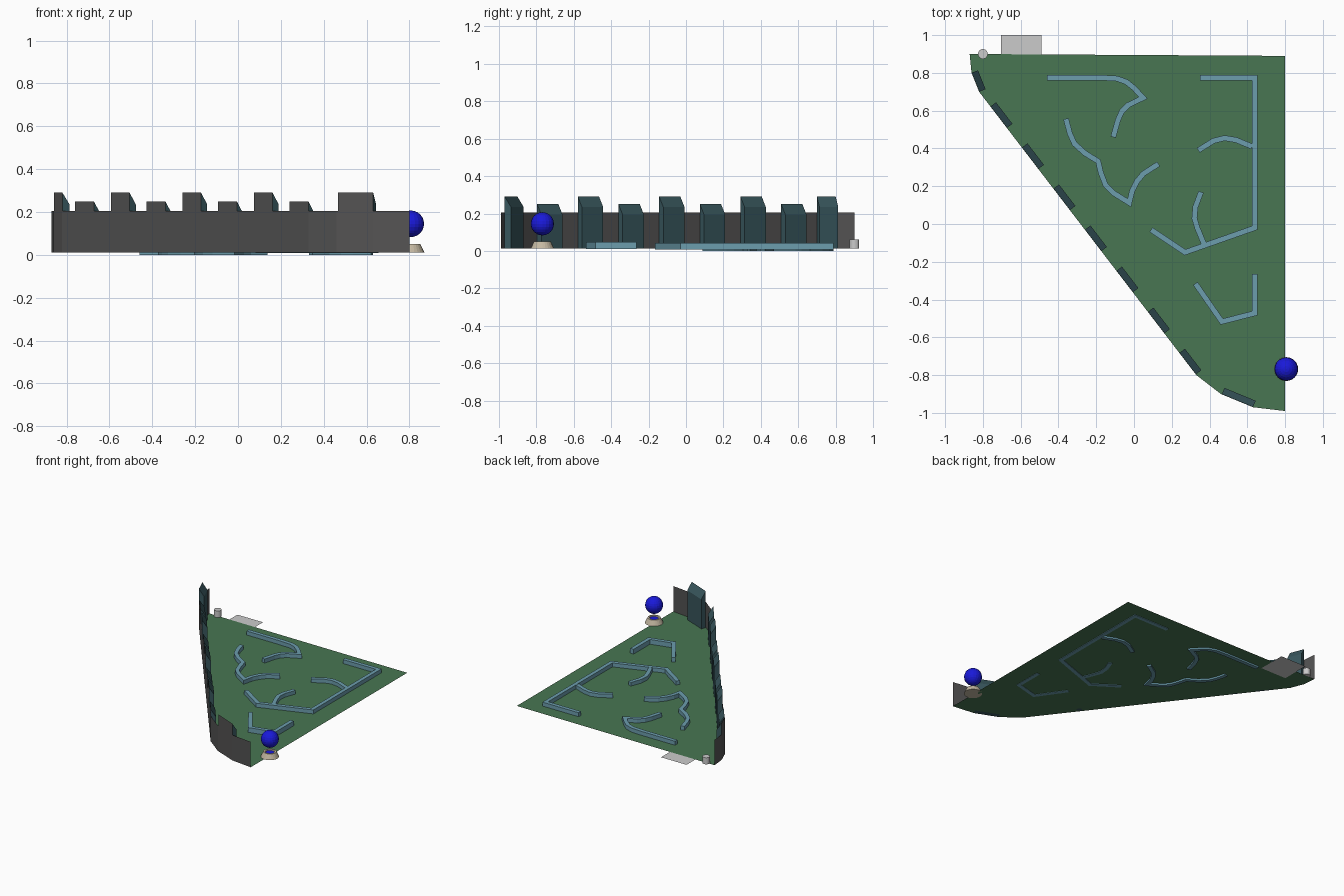
import bpy, bmesh, math
from mathutils import Vector

if "Cube" in bpy.data.objects:
    bpy.data.objects.remove(bpy.data.objects["Cube"])

FLOOR = 0.012


def material(name, rgb):
    m = bpy.data.materials.new(name)
    m.diffuse_color = (*rgb, 1)
    m.use_nodes = True
    m.node_tree.nodes["Principled BSDF"].inputs["Base Color"].default_value = m.diffuse_color
    return m


green = material("green", (0.065, 0.18, 0.085))
teal = material("teal", (0.15, 0.34, 0.42))
dark_teal = material("dark_teal", (0.04, 0.095, 0.11))
dark_grey = material("dark_grey", (0.09, 0.088, 0.088))
blue = material("blue", (0.01, 0.01, 0.7))
beige = material("beige", (0.55, 0.48, 0.36))
light_grey = material("light_grey", (0.6, 0.6, 0.6))


def make(name, verts, faces, *mats, face_mats=None, fix=False):
    me = bpy.data.meshes.new(name)
    me.from_pydata([tuple(v) for v in verts], [], faces)
    for m in mats:
        me.materials.append(m)
    if face_mats:
        for p, i in zip(me.polygons, face_mats):
            p.material_index = i
    if fix:
        bm = bmesh.new()
        bm.from_mesh(me)
        bmesh.ops.recalc_face_normals(bm, faces=bm.faces)
        bm.to_mesh(me)
        bm.free()
    ob = bpy.data.objects.new(name, me)
    bpy.context.collection.objects.link(ob)
    return ob


# Floor sheet and the thin wall along its slanted side
rim = [(-0.87, 0.90), (-0.86, 0.80), (-0.82, 0.70), (0.33, -0.80),
       (0.46, -0.90), (0.63, -0.97), (0.80, -0.99)]
outline = rim + [(0.80, 0.89)]
make("floor", [(x, y, FLOOR) for x, y in outline], [tuple(range(len(outline)))], green)
n = len(rim)
make("outer_wall", [(x, y, FLOOR) for x, y in rim] + [(x, y, 0.205) for x, y in rim],
     [(i, i + 1, n + i + 1, n + i) for i in range(n - 1)], dark_grey)


# Buttress blocks with a sloped cap, alternating tall and short
def block(name, a, b, top, depth=0.036):
    a, b = Vector(a), Vector(b)
    d = (b - a).normalized()
    inward = Vector((-d.y, d.x))
    a, b = a + inward * 0.001, b + inward * 0.001
    profile = [(0, FLOOR), (depth, FLOOR), (depth, top - 0.055), (0, top)]
    verts = [(*(p + inward * o), z) for p in (a, b) for o, z in profile]
    faces = [(0, 1, 2, 3), (7, 6, 5, 4)]
    faces += [(i, 4 + i, 4 + (i + 1) % 4, (i + 1) % 4) for i in range(4)]
    make(name, verts, faces, dark_teal, dark_grey, face_mats=[0, 0, 0, 0, 0, 1], fix=True)


def on_wall(x):
    return (x, -0.80 + (0.33 - x) * 1.5 / 1.15)


block("buttress_back", (-0.86, 0.80), (-0.82, 0.70), 0.29)
for i in range(7):
    x = -0.76 + i * 0.1667
    block(f"buttress_{i}", on_wall(x), on_wall(x + 0.087), 0.29 if i % 2 else 0.25)
block("buttress_front", (0.465, -0.902), (0.63, -0.97), 0.29)


# Low maze walls: mitred ribbons of constant width
def maze_wall(name, pts, low, high, half=0.0145):
    pts = [Vector(p) for p in pts]
    verts = []
    for i, p in enumerate(pts):
        d0 = (p - pts[max(i - 1, 0)]) if i else (pts[1] - p)
        d1 = (pts[i + 1] - p) if i < len(pts) - 1 else d0
        d0, d1 = d0.normalized(), d1.normalized()
        t = (d0 + d1).normalized()
        side = Vector((-t.y, t.x))
        side *= half / max(side.dot(Vector((-d0.y, d0.x))), 0.45)
        verts += [(*(p - side), low), (*(p + side), low), (*(p + side), high), (*(p - side), high)]
    e = 4 * (len(pts) - 1)
    faces = [(0, 1, 2, 3), (e + 3, e + 2, e + 1, e)]
    for k in range(0, e, 4):
        faces += [(k + i, k + 4 + i, k + 4 + (i + 1) % 4, k + (i + 1) % 4) for i in range(4)]
    make(name, verts, faces, teal, fix=True)


maze_wall("maze_back", [(-0.46, 0.775), (-0.18, 0.775), (-0.09, 0.77), (-0.04, 0.752), (0.0, 0.72),
                        (0.048, 0.668), (-0.03, 0.63), (-0.065, 0.595), (-0.085, 0.55), (-0.11, 0.46)], 0, 0.042)
maze_wall("maze_middle_a", [(-0.36, 0.557), (-0.34, 0.48), (-0.315, 0.425), (-0.26, 0.375),
                            (-0.19, 0.332), (-0.175, 0.27), (-0.15, 0.205), (-0.11, 0.165), (-0.025, 0.112),
                            (-0.01, 0.175), (0.015, 0.225), (0.05, 0.267), (0.13, 0.318)], 0, 0.042)
maze_wall("maze_right", [(0.35, 0.775), (0.64, 0.775), (0.64, -0.02), (0.27, -0.15), (0.09, -0.03)], 0.008, 0.042)
maze_wall("maze_branch_a", [(0.34, 0.39), (0.42, 0.44), (0.48, 0.455), (0.54, 0.445), (0.625, 0.41)], 0, 0.04)
maze_wall("maze_branch_b", [(0.355, 0.17), (0.325, 0.09), (0.32, 0.03), (0.335, -0.02), (0.37, -0.105)], 0.008, 0.04)
maze_wall("maze_front", [(0.64, -0.265), (0.64, -0.472), (0.465, -0.517), (0.325, -0.315)], 0.01, 0.048)

# Entry plate slipped just under the back edge
make("entry_plate", [(-0.705, 0.785, 0.009), (-0.49, 0.785, 0.009), (-0.49, 1.0, 0.009), (-0.705, 1.0, 0.009)],
     [(0, 1, 2, 3)], light_grey)


# Round parts, lathed from a radius/height profile
def lathe(name, centre, profile, mat, sides=24):
    verts = [(centre[0] + r * math.cos(a), centre[1] + r * math.sin(a), z)
             for r, z in profile for a in (2 * math.pi * k / sides for k in range(sides))]
    m = len(profile)
    faces = [(j * sides + k, j * sides + (k + 1) % sides, (j + 1) * sides + (k + 1) % sides, (j + 1) * sides + k)
             for j in range(m - 1) for k in range(sides)]
    faces += [tuple(range(sides))[::-1], tuple(range((m - 1) * sides, m * sides))]
    return make(name, verts, faces, mat, fix=True)


lathe("back_post", (-0.80, 0.90), [(0.026, FLOOR), (0.026, 0.062)], light_grey)
ball_xy = (0.806, -0.768)
lathe("ball_stand", ball_xy, [(0.063, FLOOR), (0.045, 0.05), (0.033, 0.05), (0.03, 0.042)], beige)
lathe("stand_inlay", ball_xy, [(0.029, 0.0425), (0.029, 0.044)], blue)

# Floating ball
bpy.ops.mesh.primitive_uv_sphere_add(segments=20, ring_count=12, radius=0.062, location=(*ball_xy, 0.145))
ball = bpy.context.object
ball.name = "ball"
ball.data.materials.append(blue)
